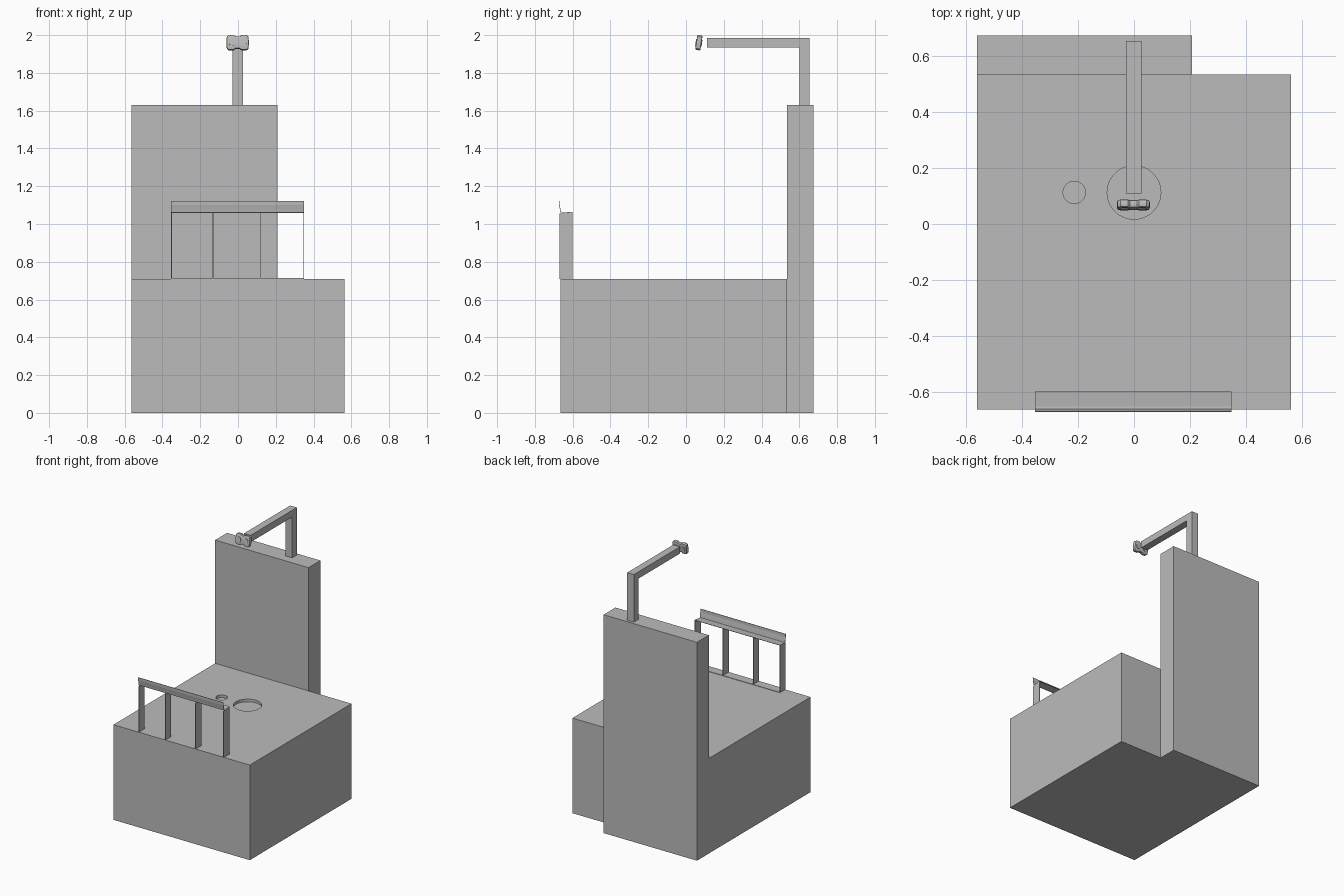
import bpy, bmesh, math
from mathutils import Vector

cube = bpy.data.objects.get("Cube")
if cube:
    bpy.data.objects.remove(cube, do_unlink=True)

grey = bpy.data.materials.new("plain grey")
grey.use_nodes = True
grey.diffuse_color = (0.5, 0.5, 0.5, 1)
grey.node_tree.nodes["Principled BSDF"].inputs["Base Color"].default_value = (0.5, 0.5, 0.5, 1)


def finish(name, bm):
    bmesh.ops.recalc_face_normals(bm, faces=bm.faces)
    mesh = bpy.data.meshes.new(name)
    bm.to_mesh(mesh)
    bm.free()
    mesh.materials.append(grey)
    obj = bpy.data.objects.new(name, mesh)
    bpy.context.collection.objects.link(obj)
    return obj


def box(name, low, high):
    bm = bmesh.new()
    bmesh.ops.create_cube(bm, size=1)
    low, high = Vector(low), Vector(high)
    for v in bm.verts:
        v.co = (low + high) / 2 + v.co * (high - low)
    return finish(name, bm)


def prism(name, points, depth):
    """Extrude a closed outline of 3D points along depth."""
    bm = bmesh.new()
    face = bm.faces.new([bm.verts.new(p) for p in points])
    new = bmesh.ops.extrude_face_region(bm, geom=[face])["geom"]
    bmesh.ops.translate(bm, vec=depth, verts=[g for g in new if isinstance(g, bmesh.types.BMVert)])
    return finish(name, bm)


def apply(obj, kind, **settings):
    mod = obj.modifiers.new(kind.lower(), kind)
    for key, value in settings.items():
        setattr(mod, key, value)
    bpy.ops.object.select_all(action="DESELECT")
    bpy.context.view_layer.objects.active = obj
    obj.select_set(True)
    bpy.ops.object.modifier_apply(modifier=mod.name)


# Counter block with two shallow round recesses
TOP = 0.71
counter = box("counter", (-0.563, -0.665, 0), (0.563, 0.535, TOP))
for x, radius in ((0, 0.096), (-0.214, 0.04)):
    bm = bmesh.new()
    bmesh.ops.create_cone(bm, cap_ends=True, segments=48, radius1=radius, radius2=radius, depth=0.04)
    bmesh.ops.translate(bm, vec=(x, 0.113, TOP), verts=bm.verts)
    cutter = finish("recess_cutter", bm)
    cutter.hide_render = True
    apply(counter, "BOOLEAN", object=cutter, operation="DIFFERENCE", solver="EXACT")
    bpy.data.objects.remove(cutter, do_unlink=True)

# Tall back panel
box("back_panel", (-0.563, 0.535, 0), (0.208, 0.675, 1.63))

# Bent arm: upright and overhanging bar in one outline
arm = [(0.6, 1.63), (0.655, 1.63), (0.655, 1.985), (0.11, 1.985), (0.11, 1.934), (0.6, 1.934)]
prism("overhead_arm", [(-0.028, y, z) for y, z in arm], (0.055, 0, 0))

# Front rack: thin upright plates, foot plate and a curved top shelf with lip
LEFT, RIGHT = -0.354, 0.35
for x in (LEFT, -0.134, 0.116, RIGHT - 0.004):
    side = [(-0.67, TOP), (-0.602, TOP), (-0.602, 1.062), (-0.67, 1.055)]
    prism("rack_upright", [(x, y, z) for y, z in side], (0.004, 0, 0))
box("rack_foot", (LEFT, -0.67, TOP), (RIGHT, -0.602, TOP + 0.003))
shelf = [(-0.602, 1.062), (-0.656, 1.057), (-0.665, 1.061), (-0.668, 1.08), (-0.672, 1.1), (-0.673, 1.122)]
back = [(y + 0.002, z + 0.003) for y, z in shelf[:2]] + [(y + 0.003, z) for y, z in shelf[2:]]
prism("rack_shelf", [(LEFT, y, z) for y, z in shelf + back[::-1]], (RIGHT - LEFT, 0, 0))

# Small camera head: rounded outline, notched at the middle of top and bottom
quarter = [(0.012, 0.033), (0.02, 0.04), (0.047, 0.04), (0.057, 0.032), (0.059, 0.012)]
upper = quarter[::-1] + [(-x, z) for x, z in quarter]
outline = upper + [(x, -z) for x, z in upper[::-1]]
head = prism("camera_head", [(x, -0.014, z) for x, z in outline], (0, 0.028, 0))
apply(head, "BEVEL", width=0.006, segments=2, limit_method="ANGLE", angle_limit=math.radians(60))

# Raised round eyes on both broad sides of the head
eyes = [head]
for x in (-0.03, 0.03):
    bm = bmesh.new()
    bmesh.ops.create_cone(bm, cap_ends=True, segments=20, radius1=0.018, radius2=0.018, depth=0.034)
    for v in bm.verts:
        v.co = (v.co.x + x, v.co.z, v.co.y)
    eyes.append(finish("camera_eye", bm))
for obj in eyes:
    obj.location = (-0.002, 0.068, 1.96)
    obj.rotation_euler.x = math.radians(-9)
    bpy.ops.object.select_all(action="DESELECT")
    bpy.context.view_layer.objects.active = obj
    obj.select_set(True)
    bpy.ops.object.shade_smooth_by_angle(angle=math.radians(30))
